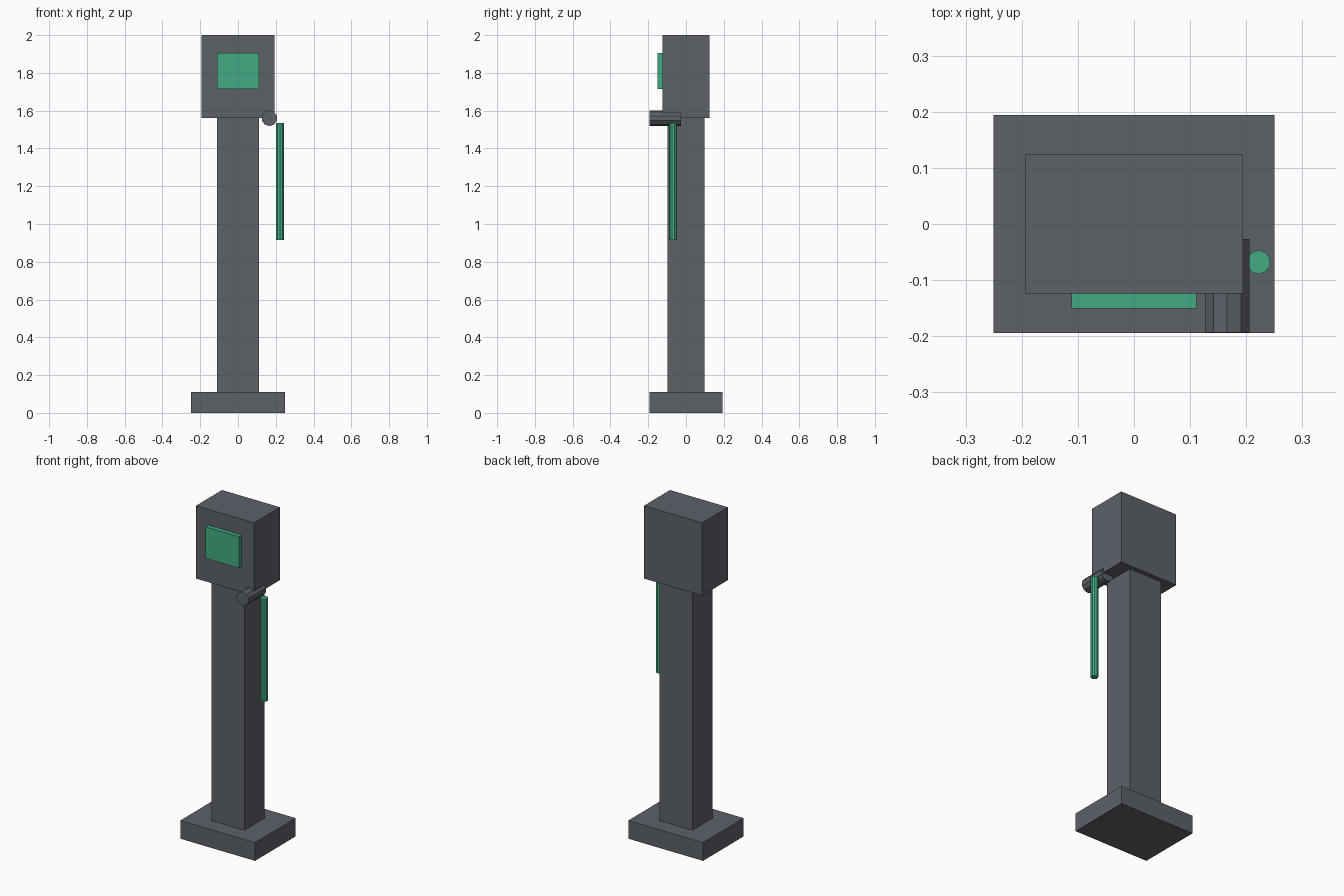
import bpy

cube = bpy.data.objects.get("Cube")
if cube:
    bpy.data.objects.remove(cube, do_unlink=True)


def make_material(name, color):
    mat = bpy.data.materials.new(name)
    mat.use_nodes = True
    mat.diffuse_color = color
    mat.node_tree.nodes["Principled BSDF"].inputs["Base Color"].default_value = color
    return mat


def finish(name, mat):
    obj = bpy.context.object
    obj.name = obj.data.name = name
    bpy.ops.object.transform_apply(location=False, rotation=True, scale=True)
    obj.data.materials.append(mat)
    return obj


def box(name, mat, width, y_range, z_range):
    """Box centred on x, given by its y and z extents."""
    (y0, y1), (z0, z1) = y_range, z_range
    bpy.ops.mesh.primitive_cube_add(size=1, location=(0, (y0 + y1) / 2, (z0 + z1) / 2))
    bpy.context.object.scale = (width, y1 - y0, z1 - z0)
    return finish(name, mat)


def rod(name, mat, radius, length, location, rotation=(0, 0, 0)):
    """Ten-sided flat-faced cylinder."""
    bpy.ops.mesh.primitive_cylinder_add(vertices=10, radius=radius, depth=length,
                                        location=location, rotation=rotation)
    return finish(name, mat)


grey = make_material("slate grey", (0.109, 0.122, 0.141, 1))
green = make_material("sea green", (0.056, 0.407, 0.227, 1))

# Stand and head
box("base", grey, 0.5, (-0.194, 0.194), (0, 0.11))
box("post", grey, 0.22, (-0.097, 0.097), (0.11, 1.56))
box("head", grey, 0.388, (-0.124, 0.124), (1.56, 2))
box("screen", green, 0.222, (-0.151, -0.124), (1.715, 1.905))

# Holder peg under the head, lying along y, and the hanging handle beside it
rod("holder_peg", grey, 0.0415, 0.167, (0.166, -0.11, 1.56), (1.5708, 0, 0))
rod("hanging_handle", green, 0.0215, 0.62, (0.222, -0.068, 1.225))
